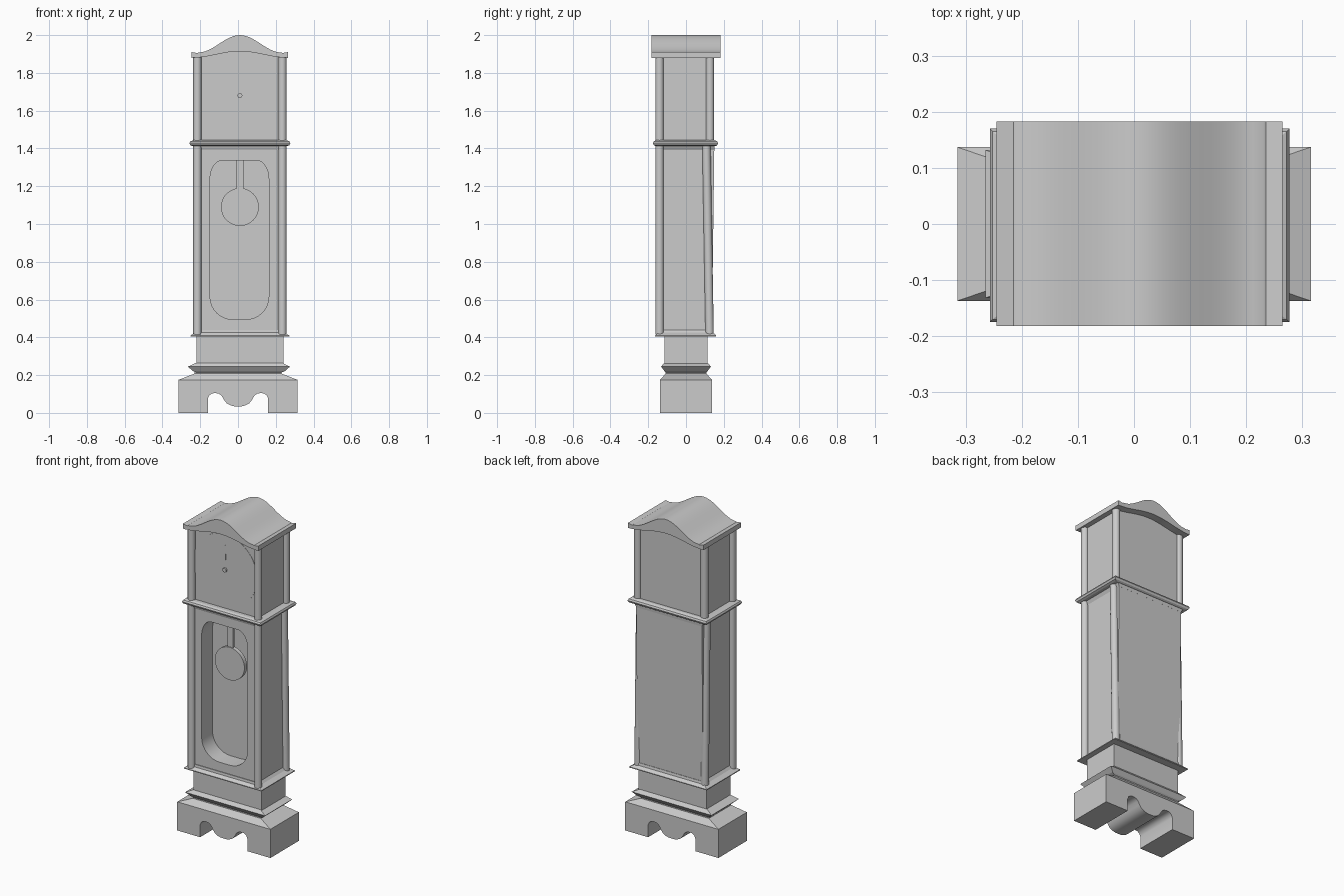
import bpy, bmesh, math
from mathutils import Vector

if "Cube" in bpy.data.objects:
    bpy.data.objects.remove(bpy.data.objects["Cube"])

CX = 0.01  # centre of the case above the foot


def finish(name, bm, smooth=False):
    bmesh.ops.recalc_face_normals(bm, faces=bm.faces[:])
    me = bpy.data.meshes.new(name)
    bm.to_mesh(me)
    bm.free()
    ob = bpy.data.objects.new(name, me)
    bpy.context.collection.objects.link(ob)
    if smooth:
        bpy.ops.object.select_all(action='DESELECT')
        ob.select_set(True)
        bpy.context.view_layer.objects.active = ob
        bpy.ops.object.shade_smooth_by_angle(angle=math.radians(35))
    return ob


def prism(name, outline, y0, y1, smooth=False):
    """Extrude an x-z outline along y."""
    bm = bmesh.new()
    face = bm.faces.new([bm.verts.new((x, y0, z)) for x, z in outline])
    ext = bmesh.ops.extrude_face_region(bm, geom=[face])
    verts = [g for g in ext['geom'] if isinstance(g, bmesh.types.BMVert)]
    bmesh.ops.translate(bm, verts=verts, vec=(0, y1 - y0, 0))
    return finish(name, bm, smooth)


def stack(name, levels, cx=CX):
    """Loft rectangles; level = (z, half width, front y, back y)."""
    bm = bmesh.new()
    rings = [[bm.verts.new((cx + sx * w, y, z)) for sx, y in
              ((-1, f), (1, f), (1, b), (-1, b))] for z, w, f, b in levels]
    for a, b in zip(rings, rings[1:]):
        for i in range(4):
            j = (i + 1) % 4
            bm.faces.new((a[i], a[j], b[j], b[i]))
    bm.faces.new(rings[0])
    bm.faces.new(rings[-1])
    return finish(name, bm)


def rod(name, p, q, r, sides=24):
    """Cylinder between two points."""
    p, q = Vector(p), Vector(q)
    bm = bmesh.new()
    bmesh.ops.create_cone(bm, cap_ends=True, segments=sides, radius1=r,
                          radius2=r, depth=(q - p).length)
    rot = Vector((0, 0, 1)).rotation_difference(q - p)
    for v in bm.verts:
        v.co = rot @ v.co + (p + q) / 2
    return finish(name, bm, True)


# Foot with scalloped apron
half = [(0.16, 0), (0.16, 0.075), (0.152, 0.093), (0.138, 0.103), (0.12, 0.105),
        (0.10, 0.101), (0.086, 0.09), (0.075, 0.07), (0.06, 0.051),
        (0.04, 0.04), (0.02, 0.035)]
scallop = half + [(-x, z) for x, z in reversed(half)]
prism("foot", [(0.315, 0)] + scallop + [(-0.315, 0), (-0.315, 0.175), (0.315, 0.175)],
      -0.137, 0.137, True)

# Plinth mouldings and waist
stack("plinth_slope", [(0.175, 0.315, -0.137, 0.137), (0.208, 0.23, -0.108, 0.108),
                       (0.22, 0.23, -0.108, 0.108)], 0)
stack("plinth_moulding", [(0.215, 0.228, -0.108, 0.108), (0.222, 0.245, -0.115, 0.115),
                          (0.245, 0.27, -0.132, 0.132), (0.265, 0.228, -0.115, 0.115)], 0.005)
stack("waist", [(0.26, 0.23, -0.115, 0.115), (0.41, 0.23, -0.115, 0.115)])
stack("trunk_base_moulding", [(0.405, 0.262, -0.163, 0.16), (0.41, 0.262, -0.163, 0.16),
                              (0.425, 0.235, -0.146, 0.143), (0.44, 0.222, -0.144, 0.14)])

# Trunk with a round-cornered window recess
trunk = stack("trunk", [(0.41, 0.222, -0.14, 0.137), (1.42, 0.222, -0.14, 0.15)])


def window():
    pts = []
    x0, x1, z0, z1 = -0.148, 0.163, 0.495, 1.337
    corners = ((x1, z1, -1, -1, 0.065, 0.10, 0), (x0, z1, 1, -1, 0.065, 0.10, 90),
               (x0, z0, 1, 1, 0.12, 0.12, 180), (x1, z0, -1, 1, 0.12, 0.12, 270))
    for x, z, sx, sz, rx, rz, a in corners:
        for i in range(9):
            t = math.radians(a + i * 11.25)
            pts.append((x + sx * rx + rx * math.cos(t), z + sz * rz + rz * math.sin(t)))
    return pts


cutter = prism("window_cutter", window(), -0.3, -0.035)
mod = trunk.modifiers.new("window", 'BOOLEAN')
mod.object = cutter
mod.solver = 'EXACT'
bpy.ops.object.select_all(action='DESELECT')
bpy.context.view_layer.objects.active = trunk
trunk.select_set(True)
bpy.ops.object.modifier_apply(modifier=mod.name)
bpy.data.objects.remove(cutter)
bpy.ops.object.shade_smooth_by_angle(angle=math.radians(35))

# Pendulum
stack("pendulum_rod", [(1.15, 0.018, -0.09, -0.075), (1.34, 0.018, -0.09, -0.075)])
rod("pendulum_bob", (CX, -0.095, 1.09), (CX, -0.07, 1.09), 0.1, 48)

# Mouldings between trunk and hood
stack("trunk_top_moulding", [(1.392, 0.222, -0.144, 0.15), (1.412, 0.232, -0.15, 0.152)])
stack("middle_moulding", [(1.412, 0.25, -0.16, 0.157), (1.417, 0.262, -0.17, 0.165),
                          (1.428, 0.267, -0.175, 0.17), (1.438, 0.262, -0.17, 0.165),
                          (1.444, 0.245, -0.157, 0.15)])

# Corner columns; the lower back pair leans slightly
for side, sx in (("left", -1), ("right", 1)):
    x = CX + sx * 0.225
    rod("trunk_front_column_" + side, (x, -0.14, 0.415), (x, -0.14, 1.42), 0.022)
    rod("trunk_back_column_" + side, (x, 0.125, 0.415), (x, 0.108, 1.42), 0.022)
    for end, y in (("front", -0.14), ("back", 0.127)):
        rod(f"hood_{end}_column_{side}", (x, y, 1.44), (x, y, 1.895), 0.022)

# Hood case and roof
N = 24
soffit = [(CX - 0.255 + 0.51 * i / N,
           1.88 + 0.034 * (0.5 + 0.5 * math.cos(math.pi * (2 * i / N - 1)))) for i in range(N + 1)]
crown = [(CX + 0.22 - 0.44 * i / N,
          1.908 + 0.092 * (0.5 + 0.5 * math.cos(math.pi * (1 - 2 * i / N)))) for i in range(N + 1)]
lip = 1.91
prism("roof", soffit + [(CX + 0.255, lip), (CX + 0.225, 1.905)] + crown
      + [(CX - 0.225, 1.905), (CX - 0.255, lip)], -0.182, 0.183, True)
case_top = [(x, z + 0.004) for x, z in soffit if abs(x - CX) < 0.222]
w = case_top[-1][0] + 0.01 - CX
prism("hood_case", [(CX - w, 1.44), (CX + w, 1.44), (CX + w, 1.884)] + case_top[::-1]
      + [(CX - w, 1.884)], -0.135, 0.135)

# Clock face, hands and hub
rod("dial", (CX, -0.137, 1.68), (CX, -0.12, 1.68), 0.215, 64)
stack("minute_hand", [(1.68, 0.005, -0.139, -0.136), (1.83, 0.002, -0.139, -0.136)])
stack("hour_hand", [(1.68, 0.007, -0.139, -0.136), (1.78, 0.003, -0.139, -0.136)])
rod("hand_hub", (CX, -0.147, 1.68), (CX, -0.13, 1.68), 0.013, 16)
